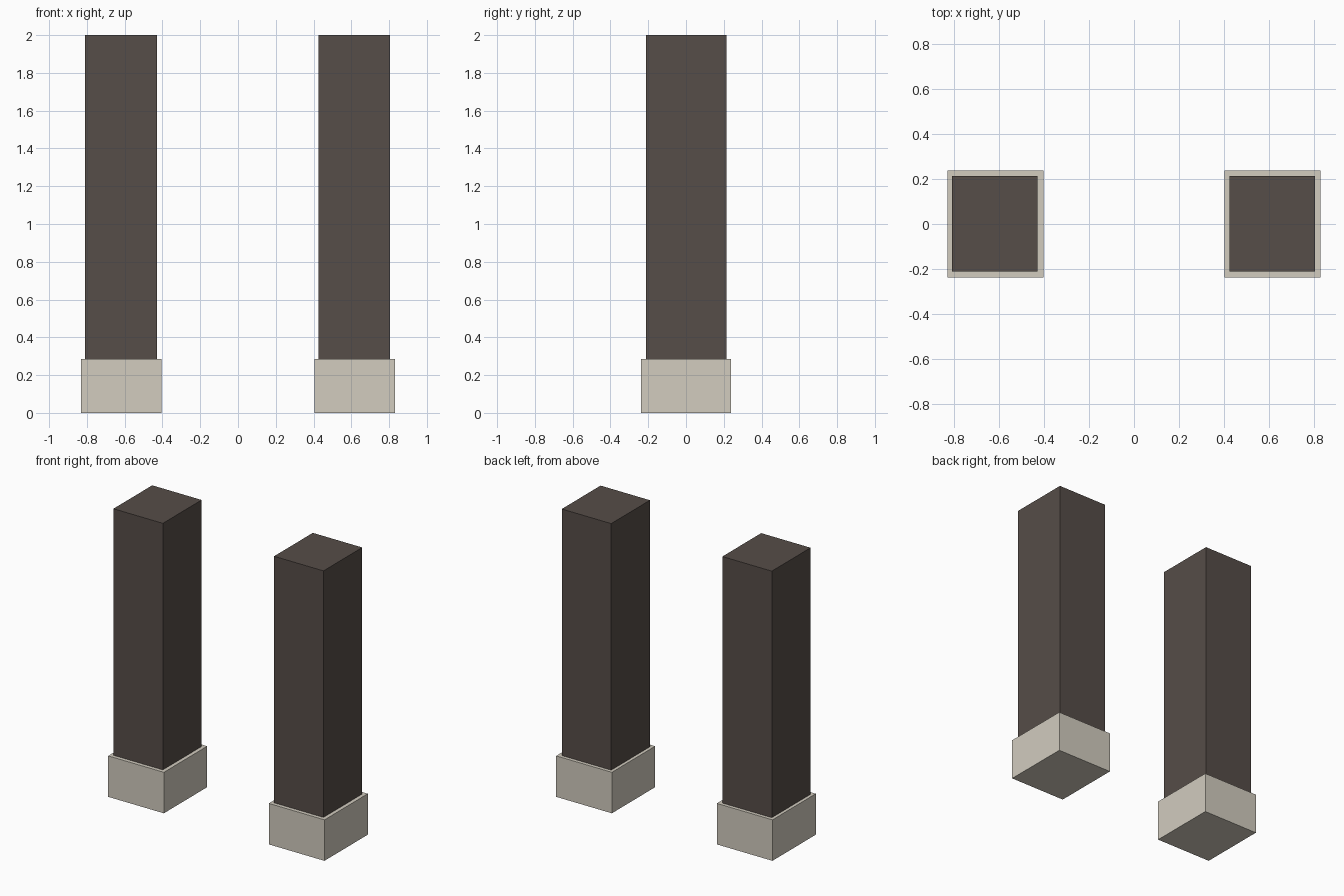
import bpy

cube = bpy.data.objects.get("Cube")
if cube:
    bpy.data.objects.remove(cube, do_unlink=True)


def material(name, color):
    mat = bpy.data.materials.new(name)
    mat.use_nodes = True
    mat.diffuse_color = (*color, 1)
    mat.node_tree.nodes["Principled BSDF"].inputs["Base Color"].default_value = (*color, 1)
    return mat


def box(name, low, high, mat):
    """Flat-faced box between two opposite corners."""
    center = [(a + b) / 2 for a, b in zip(low, high)]
    bpy.ops.mesh.primitive_cube_add(size=1, location=center)
    obj = bpy.context.object
    obj.name = name
    obj.scale = [b - a for a, b in zip(low, high)]
    bpy.ops.object.transform_apply(location=False, rotation=False, scale=True)
    obj.data.materials.append(mat)
    return obj


dark_brown = material("dark_brown", (0.093, 0.074, 0.065))
pale_stone = material("pale_stone", (0.645, 0.604, 0.521))

SHOE_TOP = 0.285

# Right and left legs, each standing in a slightly wider shoe
for side, leg_x, shoe_x in (("right", -0.62, -0.618), ("left", 0.616, 0.618)):
    box(side + "_shoe", (shoe_x - 0.214, -0.238, 0), (shoe_x + 0.214, 0.238, SHOE_TOP), pale_stone)
    box(side + "_leg", (leg_x - 0.19, -0.212, SHOE_TOP - 0.02), (leg_x + 0.19, 0.214, 2), dark_brown)
